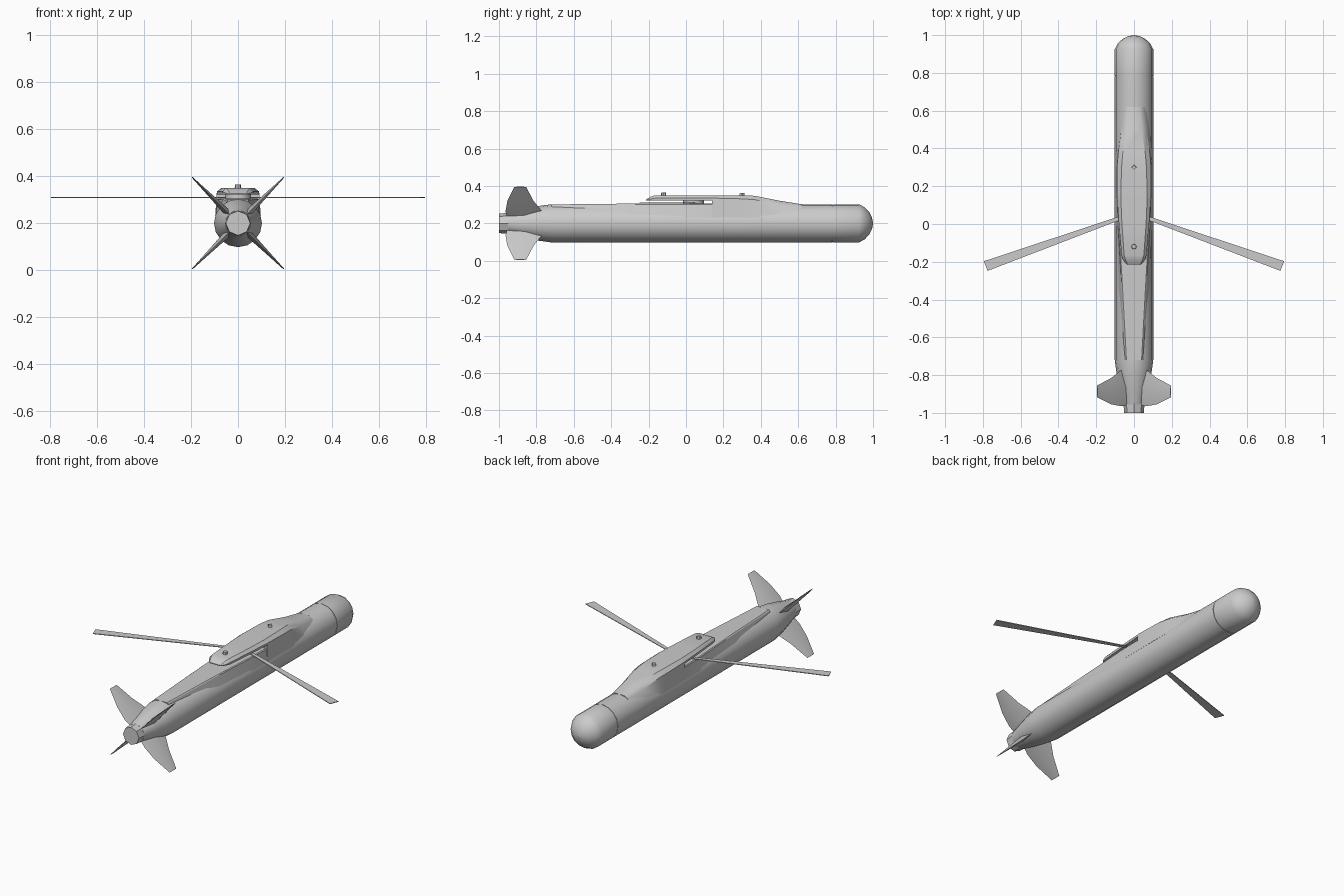
import bpy, bmesh, math
from mathutils import Vector, Matrix

if "Cube" in bpy.data.objects:
    bpy.data.objects.remove(bpy.data.objects["Cube"])


def finish(name, bm, smooth=35):
    bmesh.ops.remove_doubles(bm, verts=bm.verts, dist=1e-5)
    bmesh.ops.recalc_face_normals(bm, faces=bm.faces)
    me = bpy.data.meshes.new(name)
    bm.to_mesh(me)
    bm.free()
    ob = bpy.data.objects.new(name, me)
    bpy.context.collection.objects.link(ob)
    if smooth:
        bpy.ops.object.select_all(action='DESELECT')
        ob.select_set(True)
        bpy.context.view_layer.objects.active = ob
        bpy.ops.object.shade_smooth_by_angle(angle=math.radians(smooth))
    return ob


def loft(name, rings, smooth=35):
    """Skin a list of closed rings and cap both ends."""
    bm = bmesh.new()
    vs = [[bm.verts.new(p) for p in ring] for ring in rings]
    n = len(rings[0])
    for a, b in zip(vs, vs[1:]):
        for i in range(n):
            j = (i + 1) % n
            bm.faces.new((a[i], a[j], b[j], b[i]))
    bm.faces.new(vs[0])
    bm.faces.new(vs[-1])
    return finish(name, bm, smooth)


def circle(y, r, n=16):
    return [(r * math.cos(2 * math.pi * i / n), y, 0.2 + r * math.sin(2 * math.pi * i / n))
            for i in range(n)]


def hump(y, base_w, base_z, side_w, side_z, top_w, top_z):
    half = [(base_w, base_z), (side_w, side_z), (top_w, top_z)]
    return [(x, y, z) for x, z in half] + [(-x, y, z) for x, z in reversed(half)]


# Main body tube with tapered tail and domed nose
loft("body", [circle(y, r) for y, r in [
    (-0.955, 0.054), (-0.88, 0.073), (-0.80, 0.091), (-0.72, 0.102), (0.78, 0.102)]])
loft("nose", [circle(y, r) for y, r in [
    (0.783, 0.102), (0.925, 0.102), (0.955, 0.086), (0.98, 0.06), (0.994, 0.032), (1.0, 0.004)]], 50)
loft("nose_seam", [circle(0.77, 0.099), circle(0.79, 0.099)])
loft("tail_nozzle", [circle(y, r, 8) for y, r in [(-1.0, 0.052), (-0.95, 0.056)]])

# Flat deck along the top of the rear body, narrowing towards the tail
loft("rear_deck", [hump(*s) for s in [
    (-0.72, 0.06, 0.24, 0.045, 0.296, 0.040, 0.301),
    (-0.35, 0.088, 0.24, 0.065, 0.301, 0.060, 0.305),
    (0.00, 0.096, 0.23, 0.085, 0.301, 0.080, 0.305),
    (0.16, 0.097, 0.23, 0.088, 0.301, 0.083, 0.305)]], 25)

# Dorsal fairing: front ramp blended into the body, rear slab over the wings
loft("dorsal_fairing", [hump(*s) for s in [
    (0.62, 0.07, 0.26, 0.053, 0.288, 0.03, 0.302),
    (0.50, 0.088, 0.24, 0.068, 0.300, 0.04, 0.321),
    (0.37, 0.097, 0.23, 0.084, 0.326, 0.06, 0.347),
    (0.30, 0.097, 0.23, 0.090, 0.331, 0.066, 0.35),
    (0.14, 0.097, 0.23, 0.090, 0.335, 0.07, 0.35)]])
loft("wing_cover", [hump(*s) for s in [
    (-0.215, 0.035, 0.322, 0.036, 0.324, 0.034, 0.327),
    (-0.19, 0.056, 0.322, 0.058, 0.330, 0.045, 0.342),
    (-0.165, 0.064, 0.322, 0.066, 0.335, 0.052, 0.35),
    (0.00, 0.079, 0.322, 0.080, 0.335, 0.064, 0.35),
    (0.15, 0.089, 0.322, 0.090, 0.335, 0.07, 0.35)]])

# Pivot block between deck and cover
bm = bmesh.new()
bmesh.ops.create_cone(bm, cap_ends=True, segments=16, radius1=0.055, radius2=0.055, depth=0.03,
                      matrix=Matrix.Translation((0, 0.04, 0.313)))
finish("wing_pivot", bm)

# Thin swept wings that widen towards the tips
for side, label in ((1, "right"), (-1, "left")):
    outline = [(0.03, 0.056), (0.795, -0.197), (0.775, -0.248), (0.03, 0.038)]
    loft(label + "_wing", [[(side * x, y, z) for x, y in outline] for z in (0.308, 0.312)], 0)

# Four tail fins in an X, thick at the root and thin at the tip
fin_stations = [(0.04, -0.955, -0.76, 0.014), (0.09, -0.965, -0.77, 0.013),
                (0.17, -0.955, -0.815, 0.008), (0.276, -0.918, -0.855, 0.002)]
for k, label in enumerate(("upper_right", "upper_left", "lower_left", "lower_right")):
    a = math.radians(45 + 90 * k)
    out = Vector((math.cos(a), 0, math.sin(a)))
    side = Vector((-math.sin(a), 0, math.cos(a)))
    rings = []
    for r, y0, y1, t in fin_stations:
        c = out * r + Vector((0, 0, 0.2))
        ym = (y0 + y1) / 2
        rings.append([c + side * s * t + Vector((0, y, 0))
                      for y, s in ((y0, 0), (ym, 1), (y1, 0), (ym, -1))])
    loft(label + "_fin", rings, 40)

# Suspension lugs
for label, y, h, n in (("rear_lug", -0.12, 0.022, 8), ("front_lug", 0.30, 0.02, 4)):
    bm = bmesh.new()
    bmesh.ops.create_cone(bm, cap_ends=True, segments=n, radius1=0.015, radius2=0.012, depth=h,
                          matrix=Matrix.Translation((0, y, 0.353)))
    finish(label, bm)
